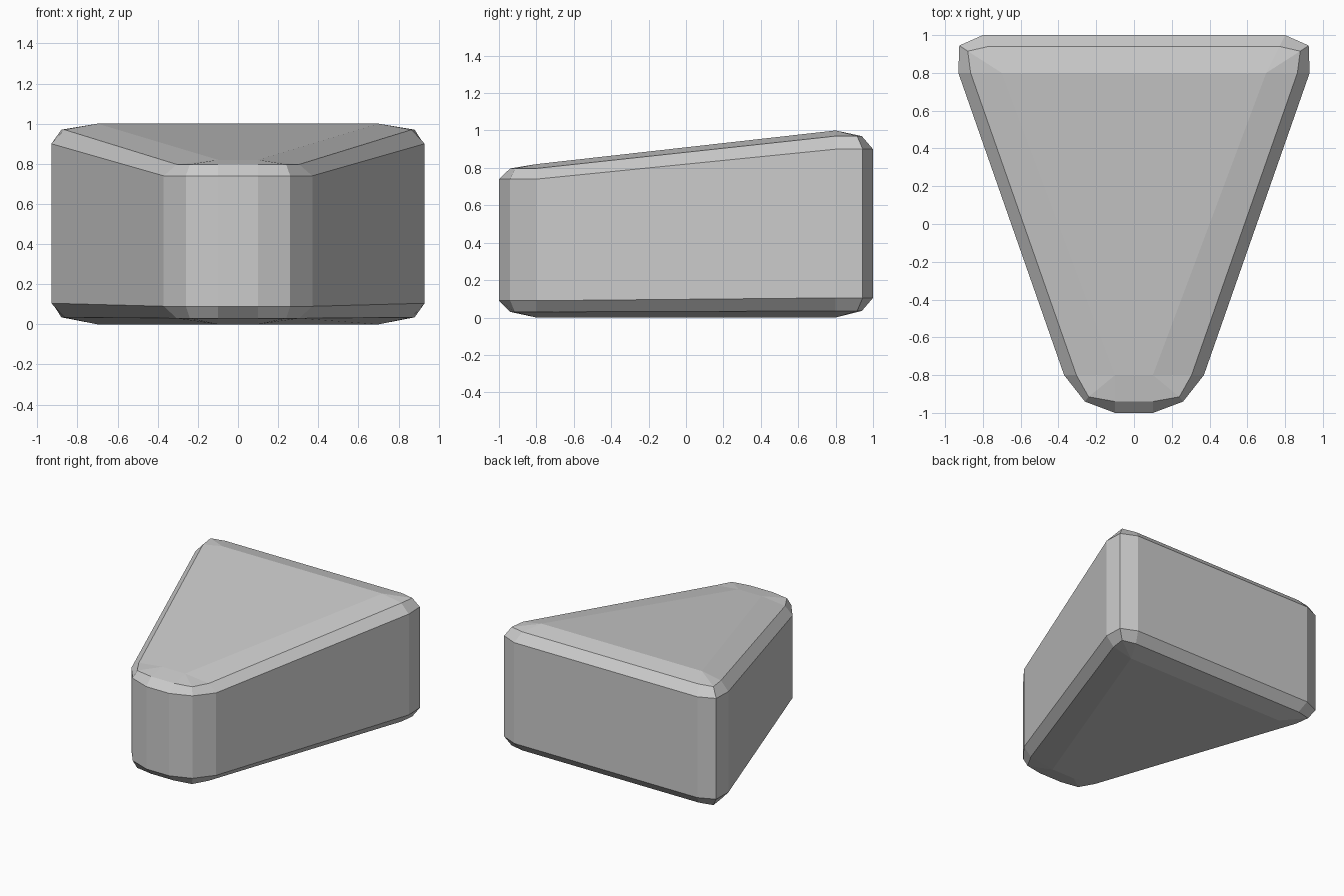
import bpy, bmesh

if "Cube" in bpy.data.objects:
    bpy.data.objects.remove(bpy.data.objects["Cube"])

# Right-hand half outlines, back to front (mirrored to close each ring)
outer = [(0.80, 1.0), (0.925, 0.945), (0.93, 0.80), (0.37, -0.80), (0.26, -0.94), (0.10, -1.0)]
inset = [(0.77, 0.94), (0.88, 0.915), (0.865, 0.80), (0.305, -0.80), (0.24, -0.915), (0.10, -0.94)]
core = [(0.70, 0.80)] * 3 + [(0.10, -0.80)] * 3

# Outline, height at the back, height at the front
levels = [
    (core, 0.0, 0.0),
    (inset, 0.035, 0.03),
    (outer, 0.105, 0.09),
    (outer, 0.90, 0.74),
    (inset, 0.97, 0.797),
    (core, 1.0, 0.82),
]


def add_ring(bm, half, back_z, front_z):
    pts = half + [(-x, y) for x, y in reversed(half)]
    return [bm.verts.new((x, y, back_z if y > 0 else front_z)) for x, y in pts]


# Rounded wedge body: stacked rings, with the corner points merged at the caps
bm = bmesh.new()
rings = [add_ring(bm, *level) for level in levels]
for low, high in zip(rings, rings[1:]):
    n = len(low)
    for i in range(n):
        j = (i + 1) % n
        bm.faces.new((low[i], low[j], high[j], high[i]))
for ring in (rings[0], rings[-1]):
    bm.faces.new(ring)
bmesh.ops.remove_doubles(bm, verts=bm.verts, dist=0.0005)
bmesh.ops.recalc_face_normals(bm, faces=bm.faces)

mesh = bpy.data.meshes.new("wedge_body")
bm.to_mesh(mesh)
bm.free()
wedge = bpy.data.objects.new("wedge_body", mesh)
bpy.context.collection.objects.link(wedge)
